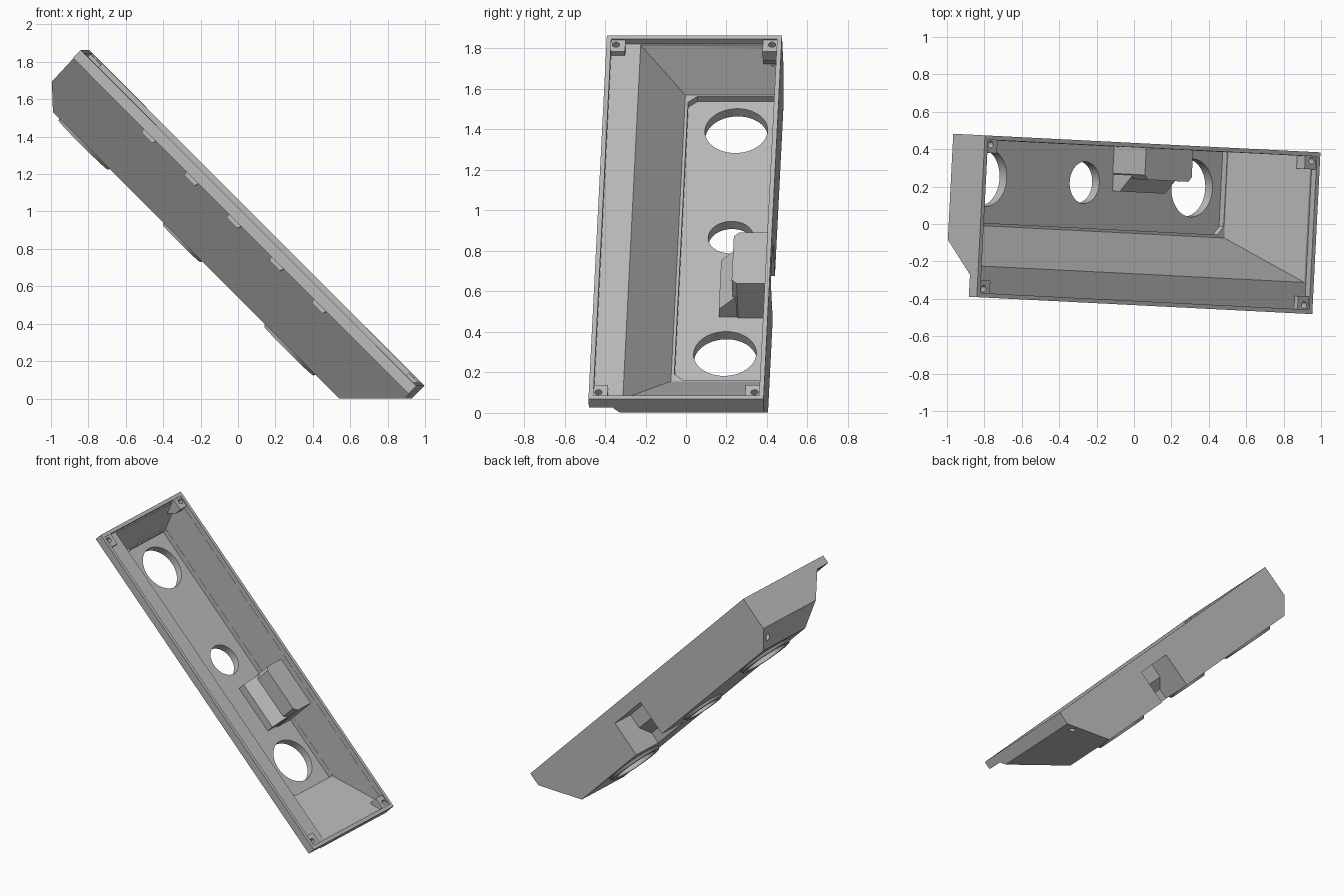
import bpy, bmesh
from math import radians
from mathutils import Matrix, Vector

cube = bpy.data.objects.get("Cube")
if cube:
    bpy.data.objects.remove(cube, do_unlink=True)

grey = bpy.data.materials.new("plain grey")
grey.use_nodes = True
COLOUR = (0.5, 0.5, 0.5, 1)
grey.diffuse_color = COLOUR
grey.node_tree.nodes["Principled BSDF"].inputs["Base Color"].default_value = COLOUR

# Tray frame: length along X, width along Y, open rim at Z = 0, depth is -Z
POSE = (Matrix.Translation((0.078, -0.004, 0.966))
        @ Matrix.Rotation(radians(-2.9), 4, 'Z') @ Matrix.Rotation(radians(45), 4, 'Y'))


def finish(name, bm):
    bmesh.ops.recalc_face_normals(bm, faces=bm.faces)
    mesh = bpy.data.meshes.new(name)
    bm.to_mesh(mesh)
    bm.free()
    mesh.materials.append(grey)
    ob = bpy.data.objects.new(name, mesh)
    ob.matrix_world = POSE
    bpy.context.collection.objects.link(ob)
    return ob


def prism(name, outline, lo, hi, axis):
    """Extrude an outline along 'X', 'Y' or 'Z' (Z values are depths)."""
    place = {'X': lambda a, b, t: (t, a, -b),
             'Y': lambda a, b, t: (a, t, -b),
             'Z': lambda a, b, t: (a, b, -t)}[axis]
    bm = bmesh.new()
    face = bm.faces.new([bm.verts.new(place(a, b, lo)) for a, b in outline])
    move = Vector(place(0, 0, hi)) - Vector(place(0, 0, lo))
    out = bmesh.ops.extrude_face_region(bm, geom=[face])
    verts = [g for g in out["geom"] if isinstance(g, bmesh.types.BMVert)]
    bmesh.ops.translate(bm, verts=verts, vec=move)
    return finish(name, bm)


def rect(x0, x1, y0, y1):
    return [(x0, y0), (x1, y0), (x1, y1), (x0, y1)]


def box(name, x, y, d):
    return prism(name, rect(*x, *y), *d, 'Z')


def frustum(name, top, d0, bottom, d1):
    bm = bmesh.new()
    for outline, d in ((top, d0), (bottom, d1)):
        for x, y in outline:
            bm.verts.new((x, y, -d))
    bmesh.ops.convex_hull(bm, input=bm.verts)
    return finish(name, bm)


def cylinder(name, x, y, r, d0, d1, r2=None, sides=64):
    bm = bmesh.new()
    bmesh.ops.create_cone(bm, cap_ends=True, segments=sides, radius1=r2 or r, radius2=r,
                          depth=d1 - d0,
                          matrix=Matrix.Translation((x, y, -(d0 + d1) / 2)))
    return finish(name, bm)


def combine(ob, tool, operation='DIFFERENCE'):
    mod = ob.modifiers.new("cut", 'BOOLEAN')
    mod.operation, mod.solver, mod.object = operation, 'EXACT', tool
    bpy.context.view_layer.update()
    graph = bpy.context.evaluated_depsgraph_get()
    mesh = bpy.data.meshes.new_from_object(ob.evaluated_get(graph))
    ob.modifiers.clear()
    ob.data = mesh
    bpy.data.objects.remove(tool, do_unlink=True)


# Outer shell: cross-section with a front flange, trimmed by the sloped ends
housing = prism("housing", [(-.433, 0), (.433, 0), (.433, .355), (-.02, .355),
                            (-.315, .06), (-.433, .06)], -1.4, 1.4, 'X')
combine(housing, prism("ends", [(-1.27, -.1), (1.27, -.1), (1.27, .095), (1.01, .355),
                                (1.01, .4), (-1.155, .4), (-1.155, .355), (-1.27, .24)],
                       -.6, .6, 'Y'), 'INTERSECT')

# Inner cavity: shallow shelf, sloped walls, sunken floor
combine(housing, box("shelf", (-1.245, 1.245), (-.41, .41), (-.1, .035)))
combine(housing, frustum("slopes", rect(-1.24, 1.24, -.27, .409), .03,
                         rect(-1.138, .861, -.05, .409), .285))
floor = [(-1.13, .408), (.852, .408), (.852, .01), (.81, -.035), (-1.09, -.035), (-1.13, .01)]
combine(housing, prism("floor", floor, .27, .32, 'Z'))

# Cover over the back pocket: chamfered box with a sloped bump at its foot
cover = prism("pocket_cover", [(.03, .42), (.03, .265), (.055, .24), (.36, .24),
                               (.385, .265), (.385, .42)], .077, .345, 'Z')
combine(cover, prism("bump", [(.17, .345), (.17, .265), (.26, .175), (.3, .175), (.3, .345)],
                     .035, .378, 'X'), 'UNION')
for part in (housing, cover):
    combine(part, box("pocket", (.055, .36), (.265, .6), (.1, .5)))
    combine(part, prism("bump_pocket", [(.195, .5), (.195, .275), (.27, .2), (.4, .2), (.4, .5)],
                        .055, .36, 'X'))

# Round openings, each with a collar under the floor
for i, (x, r, outer) in enumerate([(-.924, .155, .2), (-.18, .112, .155), (.633, .155, .2)]):
    collar = cylinder(f"opening_collar_{i + 1}", x, .208, outer, .35, .374, outer - .015)
    for part in (housing, collar):
        combine(part, cylinder("opening", x, .208, r, .2, .5))
    if i == 2:
        combine(collar, box("pocket", (.055, .36), (.19, .6), (.1, .5)))

# Corner screw posts; the back ones taper down into the end walls
for sx, end in ((-1, "high"), (1, "low")):
    for sy, side in ((-1, "front"), (1, "back")):
        x, y = sorted((sx * 1.165, sx * 1.262)), sorted((sy * .34, sy * .425))
        depth = .05 if sy < 0 else .07
        post = box(f"{end}_{side}_post", x, y, (.008, depth))
        if sy > 0 and sx < 0:
            foot = rect(-1.262, -1.235, .34, .425)
            combine(post, frustum("taper", rect(*x, *y), .06, foot, .2), 'UNION')
        for part in (housing, post):
            combine(part, cylinder("screw_hole", sx * 1.214, sy * .386, .018, -.1, .5, sides=24))

# Small tabs beneath the front flange
for i in range(5):
    x = -.689 + .322 * i
    prism(f"flange_tab_{i + 1}", [(x - .05, .05), (x + .05, .05), (x + .04, .085), (x - .04, .085)],
          -.37, -.28, 'Y')

# Smooth round walls, keep edges sharp
for ob in bpy.context.scene.objects:
    if ob.type == 'MESH':
        ob.select_set(True)
        bpy.context.view_layer.objects.active = ob
bpy.ops.object.shade_smooth_by_angle(angle=radians(30))
